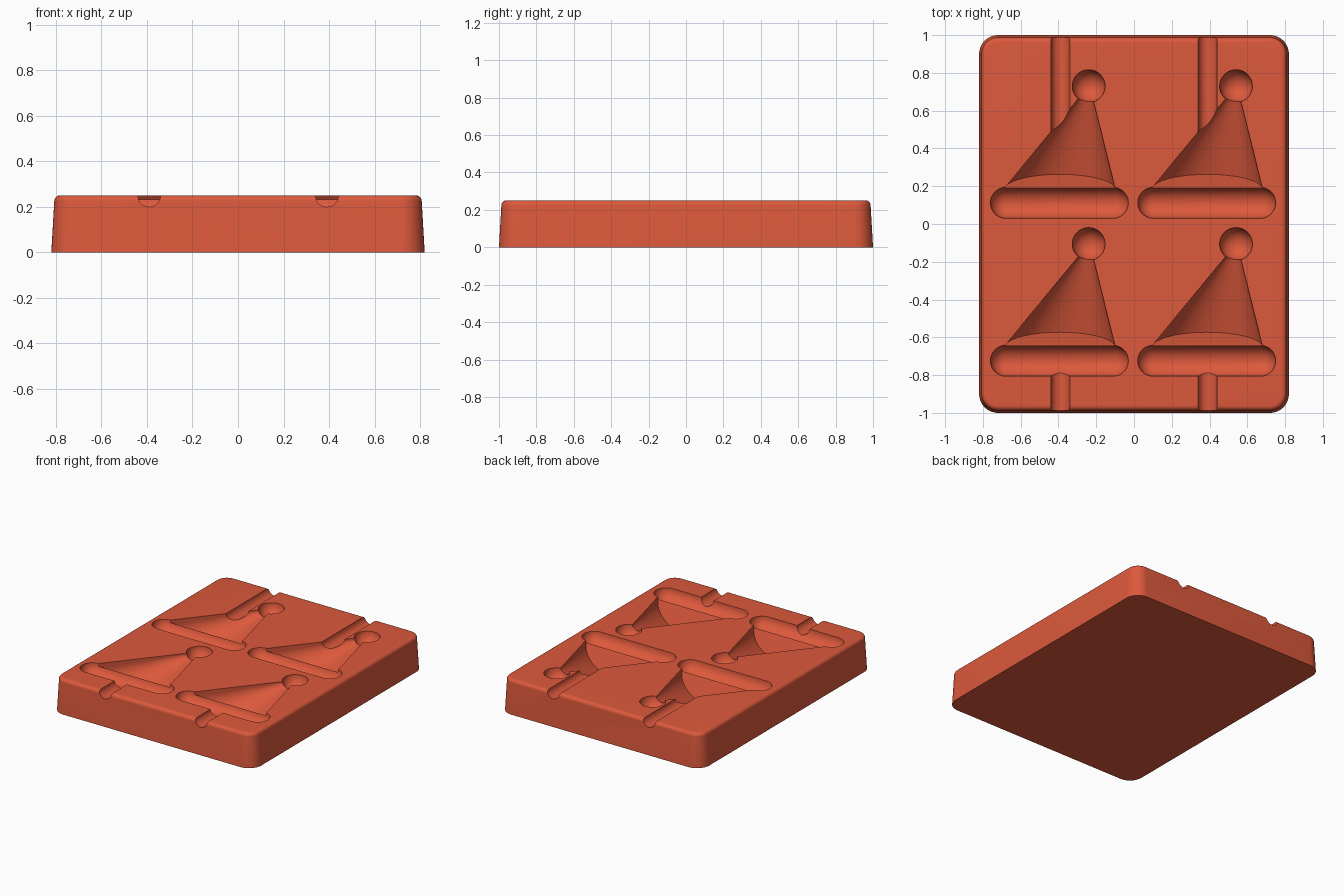
import bpy, bmesh
from math import sin, cos, pi, radians
from mathutils import Matrix, Vector

if "Cube" in bpy.data.objects:
    bpy.data.objects.remove(bpy.data.objects["Cube"])

TOP = 0.25        # height of the mould's upper face
HAT_X, HAT_Y = 0.78, 0.836   # spacing of the four cavities

red = bpy.data.materials.new("brick_red")
color = (0.72, 0.10, 0.045, 1)
red.diffuse_color = color
red.use_nodes = True
red.node_tree.nodes["Principled BSDF"].inputs["Base Color"].default_value = color


def finish(name, bm):
    bmesh.ops.recalc_face_normals(bm, faces=bm.faces)
    mesh = bpy.data.meshes.new(name)
    bm.to_mesh(mesh)
    bm.free()
    mesh.materials.append(red)
    obj = bpy.data.objects.new(name, mesh)
    bpy.context.collection.objects.link(obj)
    return obj


def rounded_ring(bm, hx, hy, r, z, steps=10):
    ring = []
    for q, (sx, sy) in enumerate([(1, 1), (-1, 1), (-1, -1), (1, -1)]):
        for i in range(steps + 1):
            a = (q + i / steps) * pi / 2
            ring.append(bm.verts.new((sx * (hx - r) + r * cos(a),
                                      sy * (hy - r) + r * sin(a), z)))
    return ring


# Block with drafted sides, rounded corners and a rounded top edge
def make_block():
    bm = bmesh.new()
    fillet, draft = 0.025, 0.013
    profile = [(0, 0)]
    for i in range(7):
        a = i / 6 * pi / 2
        profile.append((draft + fillet * (1 - cos(a)), TOP - fillet + fillet * sin(a)))
    rings = [rounded_ring(bm, 0.82 - d, 1 - d, 0.1 - d, z) for d, z in profile]
    for low, high in zip(rings, rings[1:]):
        n = len(low)
        for i in range(n):
            j = (i + 1) % n
            bm.faces.new((low[i], low[j], high[j], high[i]))
    bm.faces.new(rings[0][::-1])
    bm.faces.new(rings[-1])
    return finish("mould_block", bm)


# Ball-shaped tip of the hat
def ball_cutter(x, y):
    bm = bmesh.new()
    bmesh.ops.create_uvsphere(bm, u_segments=40, v_segments=21, radius=0.087,
                              matrix=Matrix.Translation((x, y, TOP)))
    return finish("ball_cutter", bm)


# Capsule-shaped brim, a sphere stretched along x
def brim_cutter(x, y):
    bm = bmesh.new()
    bmesh.ops.create_uvsphere(bm, u_segments=40, v_segments=21, radius=0.082,
                              matrix=Matrix.Rotation(pi / 2, 4, 'Y'))
    for v in bm.verts:
        v.co.x += 0.283 if v.co.x > 0 else -0.283
        v.co += Vector((x, y, TOP))
    return finish("brim_cutter", bm)


# Leaning half cone with a sloped base
def cone_cutter(base_x, base_y, tip_x, tip_y):
    bm = bmesh.new()
    half, lean, depth, steps = 0.293, 0.08, 0.18, 32
    points = [(tip_x, tip_y, TOP)]
    for i in range(steps + 1):
        a = pi * i / steps
        points.append((base_x + half * cos(a), base_y + lean * sin(a),
                       TOP - depth * sin(a)))
    points += [(px, py, TOP + 0.1) for px, py, _ in (points[0], points[1], points[-1])]
    verts = [bm.verts.new(p) for p in points]
    bmesh.ops.convex_hull(bm, input=verts)
    return finish("cone_cutter", bm)


# Round groove running out through an end of the block
def groove_cutter(x, y0, y1):
    bm = bmesh.new()
    place = Matrix.Translation((x, (y0 + y1) / 2, TOP)) @ Matrix.Rotation(pi / 2, 4, 'X')
    bmesh.ops.create_cone(bm, cap_ends=True, segments=36, radius1=0.05, radius2=0.05,
                          depth=y1 - y0, matrix=place)
    return finish("groove_cutter", bm)


block = make_block()
cutters = []
for col in (0, HAT_X):
    for row in (0, -HAT_Y):
        cutters += [cone_cutter(-0.392 + col, 0.183 + row, -0.235 + col, 0.735 + row),
                    brim_cutter(-0.395 + col, 0.112 + row),
                    ball_cutter(-0.24 + col, 0.73 + row)]
    cutters += [groove_cutter(-0.39 + col, 0.42, 1.1),
                groove_cutter(-0.39 + col, -1.1, -0.73)]

# Carve the cavities, then drop the cutters
bpy.context.view_layer.objects.active = block
for cutter in cutters:
    cutter.hide_render = True
    mod = block.modifiers.new("carve", 'BOOLEAN')
    mod.operation = 'DIFFERENCE'
    mod.solver = 'EXACT'
    mod.object = cutter
    bpy.ops.object.modifier_apply(modifier=mod.name)
    bpy.data.objects.remove(cutter)

bpy.ops.object.select_all(action='DESELECT')
block.select_set(True)
bpy.ops.object.shade_smooth_by_angle(angle=radians(30))
